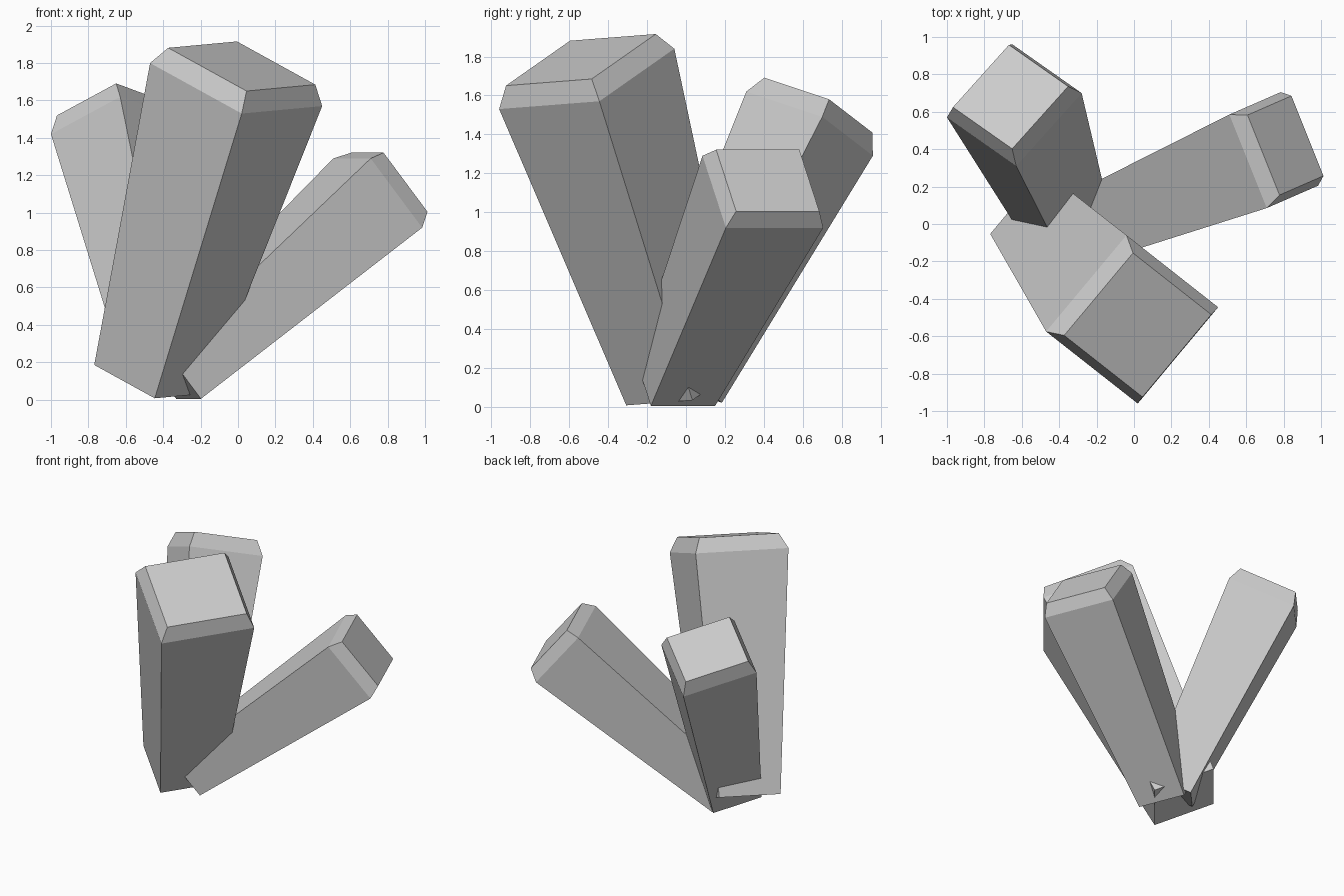
import bpy, bmesh
from mathutils import Vector

if "Cube" in bpy.data.objects:
    bpy.data.objects.remove(bpy.data.objects["Cube"])

TAPER = 0.66      # base size relative to the shoulder
CAP = 0.855       # flat tip size relative to the shoulder


def crystal(name, base, shoulder, tip, diag_a, diag_b):
    """Four-sided tapered crystal: ring centres plus two shoulder half-diagonals."""
    a, b = Vector(diag_a), Vector(diag_b)
    bm = bmesh.new()
    rings = []
    for centre, size in ((base, TAPER), (shoulder, 1.0), (tip, CAP)):
        rings.append([bm.verts.new(Vector(centre) + d * size) for d in (a, b, -a, -b)])
    # side walls and chamfered rim
    for low, high in zip(rings, rings[1:]):
        for i in range(4):
            j = (i + 1) % 4
            bm.faces.new((low[i], low[j], high[j], high[i]))
    # flat bottom and flat tip
    bm.faces.new(rings[0][::-1])
    bm.faces.new(rings[-1])
    bmesh.ops.recalc_face_normals(bm, faces=bm.faces)
    mesh = bpy.data.meshes.new(name)
    bm.to_mesh(mesh)
    bm.free()
    obj = bpy.data.objects.new(name, mesh)
    bpy.context.collection.objects.link(obj)
    return obj


# tall crystal leaning to the front
crystal("front_crystal", (-0.465, -0.01, 0.11), (-0.01, -0.51, 1.685), (0.02, -0.54, 1.783),
        (0.03, -0.45, -0.155), (0.46, 0.065, -0.115))
# medium crystal leaning to the back left
crystal("back_crystal", (-0.355, -0.03, 0.13), (-0.64, 0.635, 1.455), (-0.66, 0.68, 1.55),
        (0.01, -0.325, 0.165), (0.36, 0.065, 0.035))
# low crystal leaning to the right
crystal("right_crystal", (-0.355, -0.055, 0.127), (0.747, 0.395, 1.105), (0.81, 0.42, 1.163),
        (0.2375, -0.19, -0.185), (0.0375, 0.31, -0.185))
